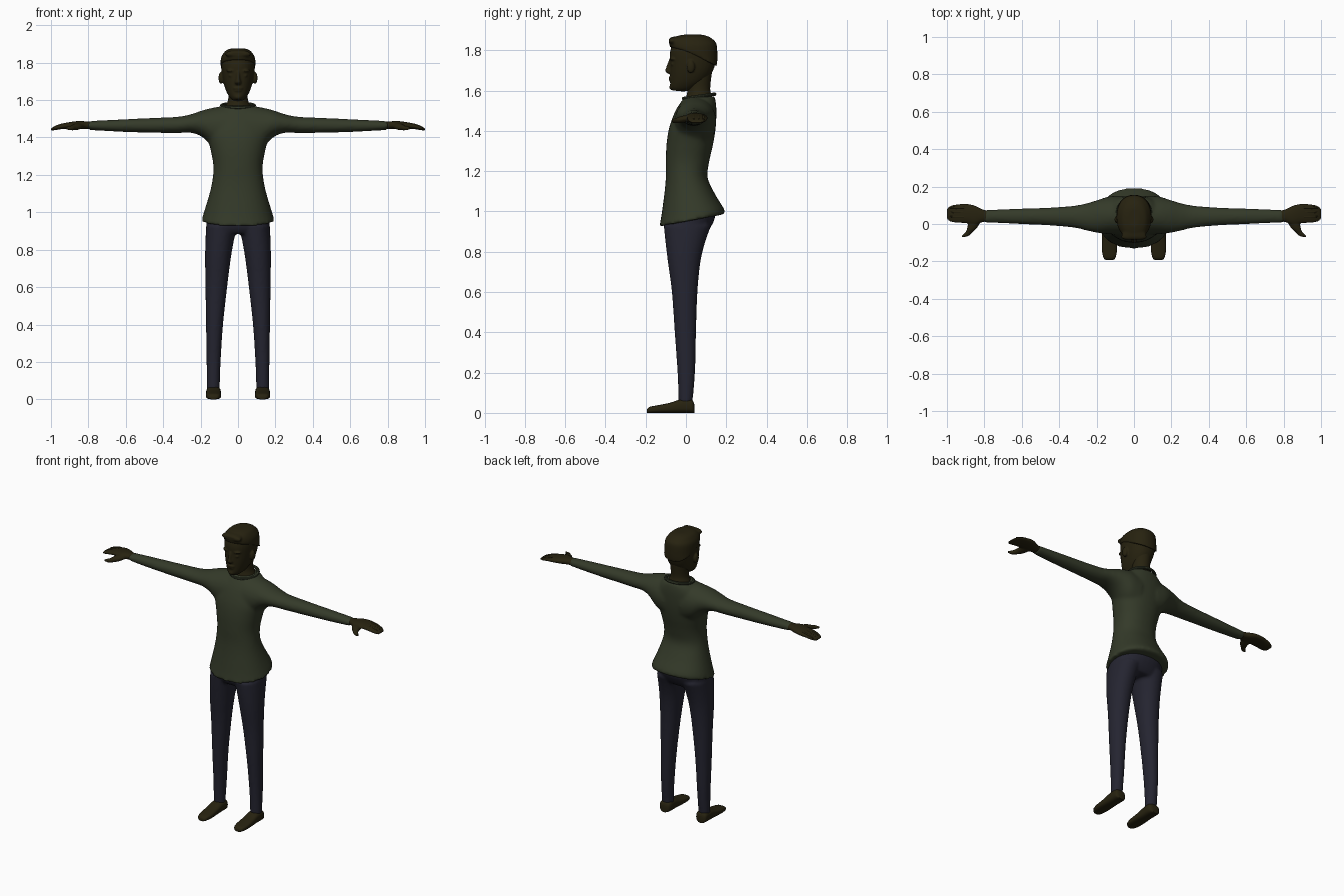
import bpy, bmesh, math


def material(name, rgb):
    m = bpy.data.materials.new(name)
    m.diffuse_color = (*rgb, 1)
    return m


SKIN = material("dark skin", (0.020, 0.016, 0.005))
SHIRT = material("olive cloth", (0.034, 0.042, 0.022))
DENIM = material("navy cloth", (0.018, 0.018, 0.030))


def spline(rows, steps=4):
    """Smooth the rows of numbers with a Catmull-Rom curve."""
    rows = [tuple(r) + (0,) * (6 - len(r)) for r in rows]
    out = []
    for i in range(len(rows) - 1):
        p0, p1, p2 = rows[max(i - 1, 0)], rows[i], rows[i + 1]
        p3 = rows[min(i + 2, len(rows) - 1)]
        for s in range(steps):
            t = s / steps
            out.append([0.5 * (2 * b + (c - a) * t + (2 * a - 5 * b + 4 * c - d) * t * t
                               + (3 * b - a - 3 * c + d) * t ** 3)
                        for a, b, c, d in zip(p0, p1, p2, p3)])
    out.append(list(rows[-1]))
    return out


def loft(bm, axis, rows, sides, power, flip):
    """Rows: position, low/high on first cross axis, low/high on second, tilt."""
    rings = []
    for t, a0, a1, b0, b1, tilt in spline(rows):
        ring = []
        for k in range(sides):
            ang = 2 * math.pi * k / sides
            c, s = math.cos(ang), math.sin(ang)
            a = (a0 + a1) / 2 + (a1 - a0) / 2 * math.copysign(abs(c) ** power, c)
            db = (b1 - b0) / 2 * math.copysign(abs(s) ** power, s)
            b, u = (b0 + b1) / 2 + db, t + tilt * db
            x, y, z = {'x': (u, a, b), 'y': (a, u, b), 'z': (a, b, u)}[axis]
            ring.append(bm.verts.new((-x if flip else x, y, z)))
        rings.append(ring)
    for r, q in zip(rings, rings[1:]):
        for k in range(sides):
            j = (k + 1) % sides
            bm.faces.new((r[k], r[j], q[j], q[k]))
    bm.faces.new(rings[0])
    bm.faces.new(rings[-1])


def part(name, mat, lofts, voxel=0, smooth=0, sides=32):
    """Each loft: axis, rows, mirrored, corner power. Shells fuse when voxel is set."""
    bm = bmesh.new()
    for axis, rows, mirrored, power in lofts:
        for flip in ((False, True) if mirrored else (False,)):
            loft(bm, axis, rows, sides, power, flip)
    bmesh.ops.recalc_face_normals(bm, faces=bm.faces[:])
    me = bpy.data.meshes.new(name)
    bm.to_mesh(me)
    bm.free()
    me.materials.append(mat)
    ob = bpy.data.objects.new(name, me)
    bpy.context.collection.objects.link(ob)
    for p in me.polygons:
        p.use_smooth = True
    if voxel:
        r = ob.modifiers.new("fuse", 'REMESH')
        r.mode, r.voxel_size, r.use_smooth_shade = 'VOXEL', voxel, True
        s = ob.modifiers.new("soften", 'SMOOTH')
        s.factor, s.iterations = 0.5, smooth
    else:
        bpy.context.view_layer.objects.active = ob
        ob.select_set(True)
        bpy.ops.object.shade_smooth_by_angle(angle=math.radians(45))
        ob.select_set(False)
    return ob


def blob(x, y, z, rx, ry, rz):
    """Rows of an ellipsoid along z."""
    rows = []
    for i in range(7):
        a = math.pi * (i / 6 - 0.5)
        c = max(math.cos(a), 0.05)
        rows.append((z + rz * math.sin(a), x - rx * c, x + rx * c, y - ry * c, y + ry * c))
    return rows


# Sweater: flared body fused with both sleeves
body = [(0.955, -.195, .195, -.132, .188, .19), (0.995, -.184, .184, -.122, .190, .10),
        (1.09, -.155, .155, -.107, .142), (1.17, -.137, .137, -.100, .107),
        (1.25, -.132, .132, -.100, .116), (1.34, -.148, .148, -.096, .136),
        (1.42, -.168, .168, -.082, .148), (1.50, -.160, .160, -.052, .151),
        (1.55, -.118, .118, -.020, .147), (1.572, -.085, .085, .000, .140)]
sleeve = [(.06, -.060, .150, 1.31, 1.570), (.13, -.055, .148, 1.345, 1.560),
          (.19, -.048, .130, 1.402, 1.545), (.25, -.036, .112, 1.425, 1.525),
          (.32, -.020, .098, 1.424, 1.511), (.45, -.008, .088, 1.425, 1.505),
          (.62, .000, .082, 1.430, 1.497), (.80, .008, .076, 1.440, 1.488)]
part("sweater", SHIRT, [('z', body, False, .9), ('x', sleeve, True, 1)], .010, 5)

# Collar band
bpy.ops.mesh.primitive_torus_add(major_radius=.082, minor_radius=.009, major_segments=36,
                                 minor_segments=10, location=(0, .065, 1.571),
                                 rotation=(.14, 0, 0))
collar = bpy.context.object
collar.name = "collar"
collar.scale = (1.05, .95, 1)
collar.data.materials.append(SHIRT)
bpy.ops.object.shade_smooth_by_angle()

# Trousers: hips fused with two tapered legs
hips = [(.885, -.160, .160, -.085, .095), (.92, -.168, .168, -.108, .122),
        (.98, -.165, .165, -.110, .145), (1.05, -.140, .140, -.090, .120)]
leg = [(.05, .098, .166, -.036, .032), (.20, .093, .168, -.042, .045),
       (.40, .080, .171, -.056, .050), (.60, .058, .174, -.070, .057),
       (.75, .039, .176, -.090, .072), (.85, .022, .174, -.102, .096),
       (.93, .004, .170, -.110, .125)]
part("trousers", DENIM, [('z', hips, False, .9), ('z', leg, True, .95)], .009, 4)

# Shoes with flat soles, and ankles
shoe = [(-.193, .112, .150, .000, .018), (-.18, .099, .163, .000, .030),
        (-.14, .091, .171, .000, .038), (-.08, .091, .171, .000, .050),
        (-.03, .092, .170, .000, .066), (.015, .092, .170, .000, .068),
        (.034, .098, .166, .000, .060), (.041, .110, .154, .000, .045)]
part("shoes", SKIN, [('y', shoe, True, .7)])
part("ankles", SKIN, [('z', [(.03, .104, .160, -.030, .030), (.09, .104, .160, -.030, .030)],
                       True, 1)])

# Hands: flat curved palm fused with the thumb
palm = [(.77, .015, .070, 1.447, 1.483), (.81, .010, .078, 1.446, 1.486),
        (.85, -.004, .098, 1.447, 1.488), (.89, .004, .107, 1.448, 1.484),
        (.94, .006, .106, 1.445, 1.474), (.98, .012, .098, 1.439, 1.460),
        (1.00, .026, .082, 1.437, 1.449)]
thumb = [(-.070, .905, .925, 1.442, 1.456), (-.062, .880, .920, 1.439, 1.461),
         (-.045, .865, .902, 1.438, 1.465), (-.020, .838, .892, 1.440, 1.474),
         (.025, .815, .885, 1.447, 1.480)]
part("hands", SKIN, [('x', palm, True, .9), ('y', thumb, True, 1)], .005, 3)

# Finger grooves as thin ridges between the fingers
for i in range(3):
    y = .032 + .024 * i
    part(f"finger_ridge_{i + 1}", SKIN,
         [('x', [(.91, y, y + .014, 1.462, 1.481), (.95, y, y + .014, 1.455, 1.473),
                 (.985, y + .003, y + .011, 1.445, 1.459)], True, 1)], sides=10)

# Neck
part("neck", SKIN, [('z', [(1.53, -.085, .085, -.005, .135), (1.57, -.066, .066, .002, .130),
                           (1.61, -.052, .052, .008, .120), (1.70, -.055, .055, .005, .130)],
                     False, 1)])

# Head with nose, lips, chin, brows, lids and ears fused on
skull = [(1.598, -.026, .026, -.070, -.010, -.1), (1.613, -.043, .043, -.078, .035, -.1),
         (1.645, -.062, .062, -.078, .095), (1.69, -.077, .077, -.079, .130),
         (1.74, -.086, .086, -.079, .147), (1.79, -.089, .089, -.079, .150),
         (1.835, -.082, .082, -.064, .140), (1.862, -.060, .060, -.035, .112),
         (1.872, -.025, .025, 0, .075)]
nose = [(1.683, -.013, .013, -.088, -.06), (1.695, -.018, .018, -.103, -.06),
        (1.71, -.012, .012, -.100, -.06), (1.755, -.008, .008, -.084, -.06)]
features = [('z', skull, False, .9), ('z', nose, False, 1),
            ('z', blob(0, -.073, 1.663, .026, .014, .007), False, 1),
            ('z', blob(0, -.071, 1.651, .023, .014, .007), False, 1),
            ('z', blob(0, -.066, 1.617, .022, .017, .015), False, 1),
            ('z', blob(.037, -.062, 1.757, .026, .019, .007), True, 1),
            ('z', blob(.036, -.063, 1.731, .015, .012, .008), True, 1),
            ('z', blob(.091, .024, 1.718, .013, .020, .032), True, 1)]
part("head", SKIN, features, .005, 2)

# Short hair with a raised front and a lower back edge
hair = [(1.755, -.086, .086, .015, .152, -.5), (1.785, -.093, .093, -.070, .156, -.25),
        (1.825, -.091, .091, -.081, .153), (1.850, -.078, .078, -.080, .138),
        (1.868, -.060, .060, -.050, .112), (1.877, -.030, .030, -.015, .080)]
quiff = [(-.078, .058, .066, 1.835, 1.843), (-.074, -.066, .066, 1.828, 1.864),
         (-.055, -.064, .064, 1.825, 1.868), (-.02, -.050, .050, 1.835, 1.872)]
quiff[0] = (-.084, -.048, .048, 1.836, 1.856)
part("hair", SKIN, [('z', hair, False, .9), ('y', quiff, False, .9)], .006, 2)
